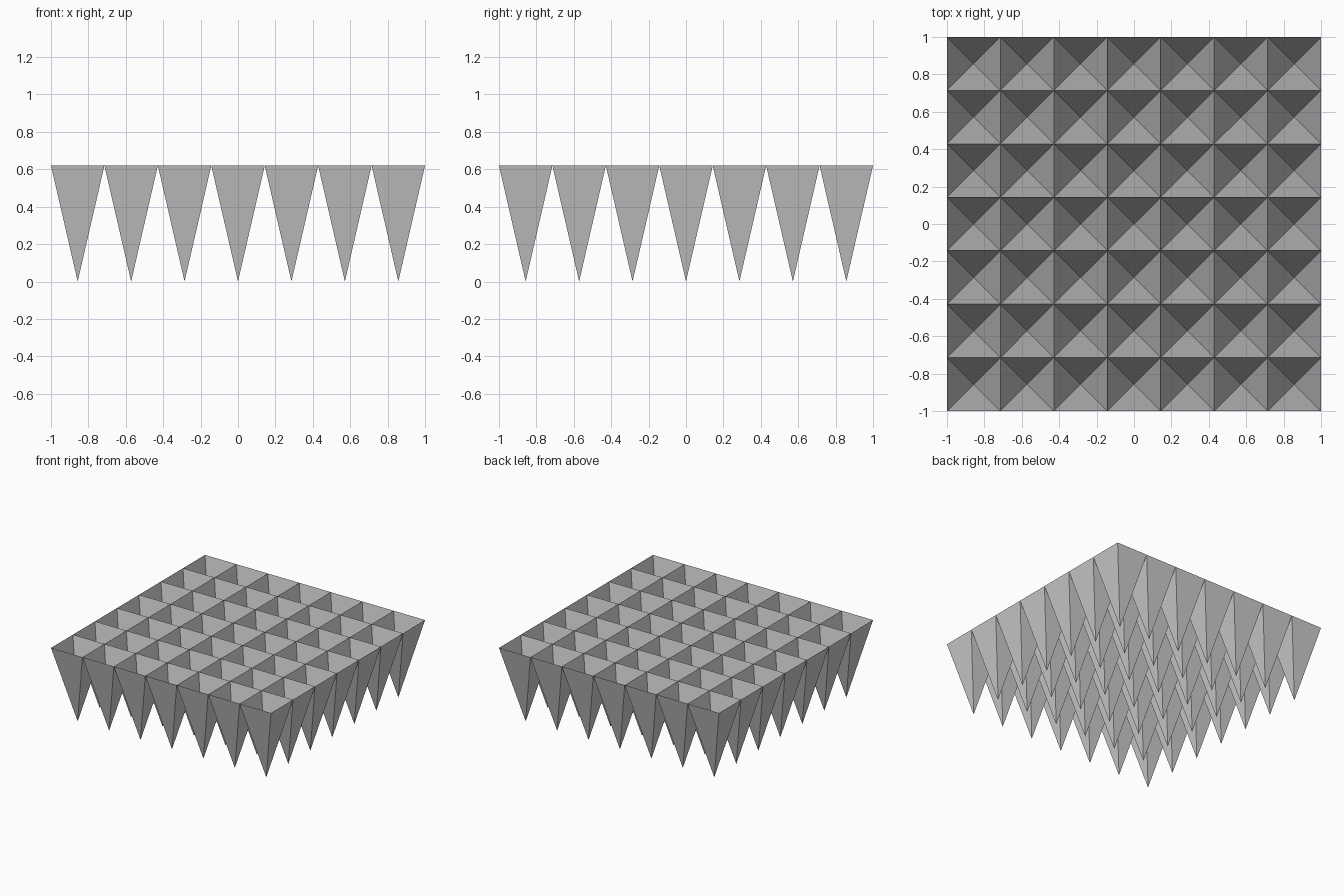
import bpy, bmesh, math
from mathutils import Matrix

if "Cube" in bpy.data.objects:
    bpy.data.objects.remove(bpy.data.objects["Cube"])

N = 7                # spikes per side
CELL = 2 / N         # width of one spike
HEIGHT = 0.62

# One hollow, open-topped inverted pyramid in the front left corner
bm = bmesh.new()
place = (Matrix.Translation((-1 + CELL / 2, -1 + CELL / 2, HEIGHT / 2))
         @ Matrix.Rotation(math.radians(45), 4, 'Z'))
bmesh.ops.create_cone(bm, cap_ends=False, segments=4, radius1=0,
                      radius2=CELL / math.sqrt(2), depth=HEIGHT, matrix=place)
bmesh.ops.remove_doubles(bm, verts=bm.verts, dist=1e-4)
mesh = bpy.data.meshes.new("spike_panel")
bm.to_mesh(mesh)
bm.free()
panel = bpy.data.objects.new("spike_panel", mesh)
bpy.context.collection.objects.link(panel)

# Repeat the spike along x and y, welding shared rims
for name, offset in (("columns", (CELL, 0, 0)), ("rows", (0, CELL, 0))):
    array = panel.modifiers.new(name, 'ARRAY')
    array.count = N
    array.use_relative_offset = False
    array.use_constant_offset = True
    array.constant_offset_displace = offset
    array.use_merge_vertices = True
    array.merge_threshold = 0.001
